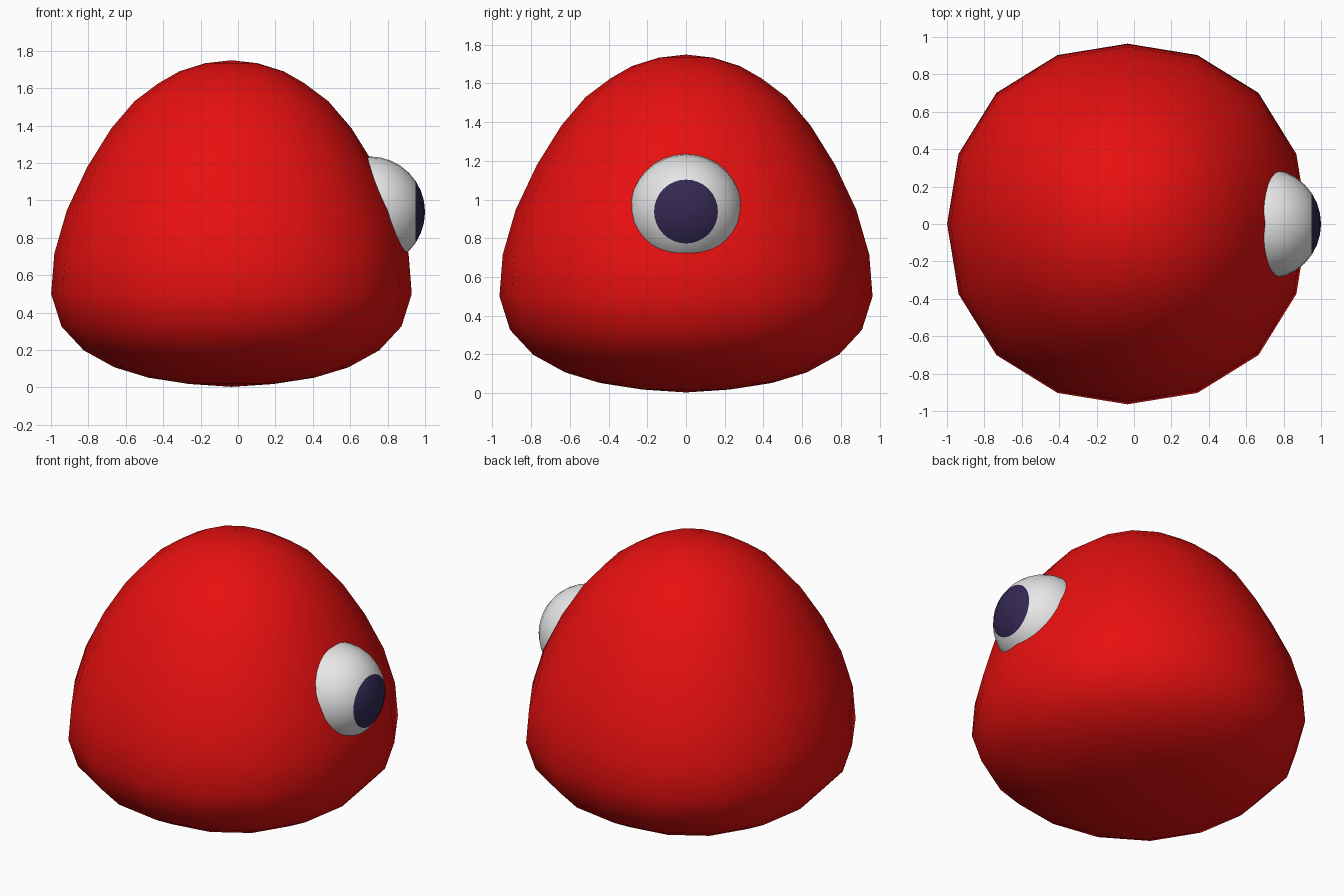
import bpy, bmesh
from math import sin, cos, pi
from mathutils import Matrix

cube = bpy.data.objects.get("Cube")
if cube:
    bpy.data.objects.remove(cube, do_unlink=True)


def material(name, rgb):
    mat = bpy.data.materials.new(name)
    mat.use_nodes = True
    mat.diffuse_color = (*rgb, 1)
    bsdf = next(n for n in mat.node_tree.nodes if n.type == 'BSDF_PRINCIPLED')
    bsdf.inputs["Base Color"].default_value = (*rgb, 1)
    return mat


def finish(bm, name, materials, location):
    bmesh.ops.recalc_face_normals(bm, faces=bm.faces[:])
    for f in bm.faces:
        f.smooth = True
    mesh = bpy.data.meshes.new(name)
    bm.to_mesh(mesh)
    bm.free()
    for m in materials:
        mesh.materials.append(m)
    obj = bpy.data.objects.new(name, mesh)
    obj.location = location
    bpy.context.collection.objects.link(obj)
    return obj


red = material("red", (0.8, 0.005, 0.005))
white = material("eye white", (0.8, 0.8, 0.8))
dark = material("dark violet", (0.034, 0.021, 0.085))

# Body: tapered dome with a rounded base, slightly square in plan
SIDES = 16
PROFILE = [(0.225, 0.018), (0.444, 0.052), (0.625, 0.107), (0.79, 0.198),
           (0.909, 0.326), (0.964, 0.50), (0.947, 0.715), (0.88, 0.947),
           (0.77, 1.18), (0.642, 1.385), (0.518, 1.53), (0.39, 1.626),
           (0.278, 1.69), (0.14, 1.733)]
bm = bmesh.new()
rings = []
for r, z in PROFILE:
    ring = []
    for i in range(SIDES):
        a = 2 * pi * i / SIDES
        rr = r * (1 + 0.028 * sin(2 * a) ** 2)
        ring.append(bm.verts.new((rr * cos(a), rr * sin(a), z)))
    rings.append(ring)
bottom = bm.verts.new((0, 0, 0.003))
top = bm.verts.new((0, 0, 1.749))
for i in range(SIDES):
    j = (i + 1) % SIDES
    for lo, hi in zip(rings, rings[1:]):
        bm.faces.new((lo[i], lo[j], hi[j], hi[i]))
    bm.faces.new((bottom, rings[0][j], rings[0][i]))
    bm.faces.new((top, rings[-1][i], rings[-1][j]))
finish(bm, "body", [red], (-0.035, 0, 0))

# Eye: sphere with its pole along +x, the outer three rings form the pupil
RADIUS = 0.297
bm = bmesh.new()
bmesh.ops.create_uvsphere(bm, u_segments=32, v_segments=16, radius=RADIUS,
                          matrix=Matrix.Rotation(pi / 2, 4, 'Y'))
limit = RADIUS * cos(3 * pi / 16) - 0.001
for f in bm.faces:
    f.material_index = int(all(v.co.x > limit for v in f.verts))
finish(bm, "eye", [white, dark], (0.703, 0, 0.938))
